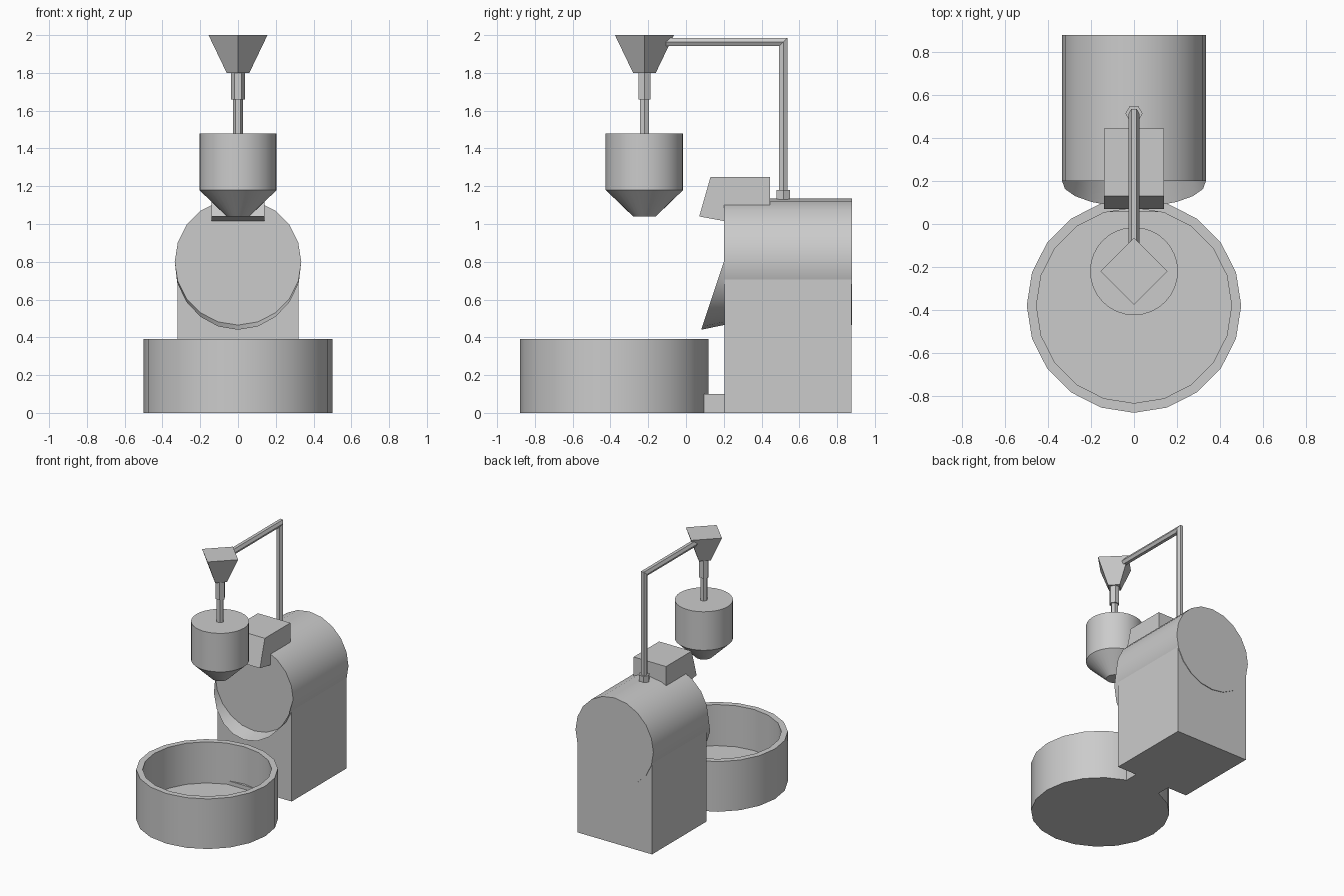
import bpy, bmesh
from math import sin, cos, pi, radians

if "Cube" in bpy.data.objects:
    bpy.data.objects.remove(bpy.data.objects["Cube"])


def finish(name, bm, smooth=False):
    bmesh.ops.recalc_face_normals(bm, faces=bm.faces[:])
    mesh = bpy.data.meshes.new(name)
    bm.to_mesh(mesh)
    bm.free()
    ob = bpy.data.objects.new(name, mesh)
    bpy.context.collection.objects.link(ob)
    if smooth:
        bpy.ops.object.select_all(action='DESELECT')
        ob.select_set(True)
        bpy.context.view_layer.objects.active = ob
        bpy.ops.object.shade_smooth_by_angle(angle=radians(30))
    return ob


def loft(name, rings, smooth=False):
    """Skin a list of equal-sized rings and cap both ends."""
    bm = bmesh.new()
    loops = [[bm.verts.new(p) for p in ring] for ring in rings]
    n = len(loops[0])
    for a, b in zip(loops, loops[1:]):
        for i in range(n):
            j = (i + 1) % n
            bm.faces.new((a[i], a[j], b[j], b[i]))
    bm.faces.new(loops[0][::-1])
    bm.faces.new(loops[-1])
    return finish(name, bm, smooth)


def circle(r, n):
    return [(r * cos(2 * pi * i / n), r * sin(2 * pi * i / n)) for i in range(n)]


def lathe(name, y, profile, n, smooth=False):
    """Turn (radius, z) points around a vertical axis at x=0."""
    return loft(name, [[(a, y + b, z) for a, b in circle(r, n)]
                       for r, z in profile], smooth)


def extrude_x(name, half, profile):
    """Extrude a (y, z) side profile across the width."""
    return loft(name, [[(x, y, z) for y, z in profile] for x in (-half, half)])


def rect(y0, y1, z0, z1):
    return [(y0, z0), (y1, z0), (y1, z1), (y0, z1)]


# Open round basin and the block joining it to the body
lathe("basin", -0.38, [(0.5, 0), (0.5, 0.39), (0.455, 0.39), (0.455, 0.07)], 20, True)
extrude_x("basin_connector", 0.15, rect(0.055, 0.25, 0, 0.1))

# Machine body: block with a horizontal drum on top
extrude_x("body_block", 0.32, rect(0.203, 0.875, 0, 0.8))
R, ZC = 0.335, 0.8
loft("drum", [[(a, y, ZC + b) for a, b in circle(R, 20)] for y in (0.2, 0.88)], True)

# Slanted chute lip around the lower half of the drum front
bm = bmesh.new()
inner, outer = [], []
for i in range(11):
    t = pi + pi * i / 10
    s = -sin(t)
    v = bm.verts.new((R * cos(t), 0.2, ZC + R * sin(t)))
    inner.append(v)
    outer.append(v if i in (0, 10) else
                 bm.verts.new((R * cos(t) * 1.01, 0.2 - 0.12 * s, ZC - R * s - 0.025 * s)))
for i in range(10):
    quad = [inner[i], inner[i + 1], outer[i + 1], outer[i]]
    bm.faces.new(list(dict.fromkeys(quad)))
finish("chute_lip", bm, True)

# Control box with a tilted front face
extrude_x("control_box", 0.14, [(0.07, 1.04), (0.13, 1.25), (0.445, 1.25),
                                (0.445, 1.01), (0.205, 1.015)])

# Hanging hopper, its stem and the square funnel above
HY = -0.22
lathe("hopper", HY, [(0.06, 1.04), (0.205, 1.18), (0.205, 1.48)], 32, True)
lathe("hopper_stem", HY, [(0.027, 1.47), (0.027, 1.67)], 6)
lathe("stem_sleeve", HY, [(0.037, 1.66), (0.037, 1.8)], 6)
lathe("funnel", HY, [(0.06, 1.8), (0.156, 2.0)], 4)

# Bent support pipe with a mitred corner, and its collar
PY, PZ = 0.515, 1.963
hexa = circle(0.025, 6)
loft("support_pipe", [[(a, PY + b, 1.12) for a, b in hexa],
                      [(a, PY + b, PZ + b) for a, b in hexa],
                      [(a, -0.11, PZ + b) for a, b in hexa]])
lathe("pipe_collar", PY, [(0.04, 1.12), (0.04, 1.18)], 6)
